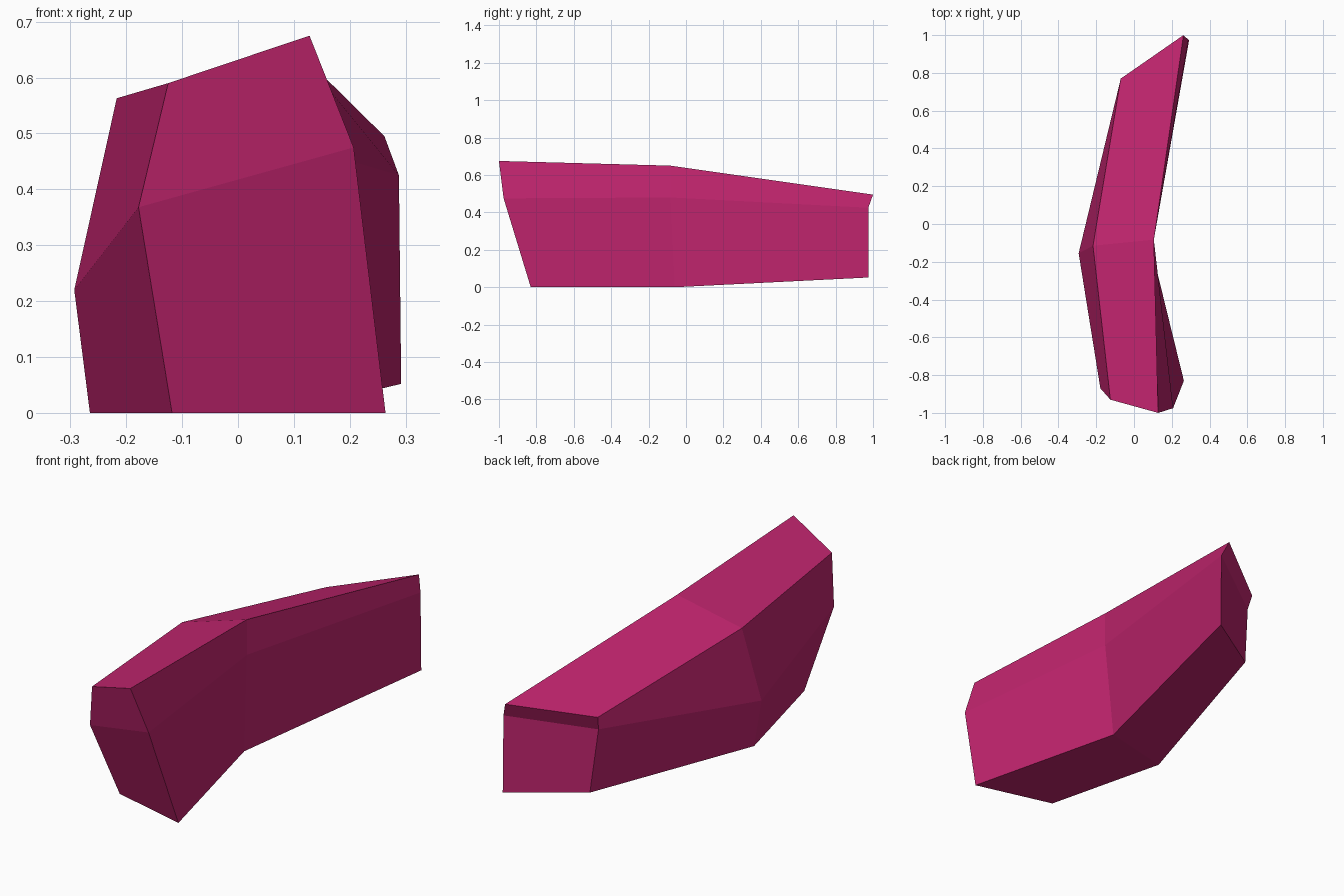
import bpy
import bmesh

default = bpy.data.objects.get("Cube")
if default:
    bpy.data.objects.remove(default, do_unlink=True)

# Single flat colour
magenta = bpy.data.materials.new("magenta")
colour = (0.53, 0.018, 0.155, 1.0)
magenta.diffuse_color = colour
magenta.use_nodes = True
magenta.node_tree.nodes["Principled BSDF"].inputs["Base Color"].default_value = colour

# Six-sided cross-sections: top left, top right, mid right, bottom right, bottom left, mid left
front = [(-0.125, -0.93, 0.59), (0.128, -1.0, 0.675), (0.207, -0.975, 0.475),
         (0.264, -0.83, 0), (-0.118, -0.73, 0), (-0.178, -0.87, 0.368)]
middle = [(-0.217, -0.115, 0.563), (0.105, -0.083, 0.65), (0.105, -0.083, 0.48),
          (0.075, -0.06, 0), (-0.265, -0.138, 0), (-0.293, -0.155, 0.22)]
back = [(-0.07, 0.77, 0.433), (0.262, 1.0, 0.495), (0.288, 0.975, 0.425),
        (0.292, 0.975, 0.052), (-0.028, 0.77, 0.06), (-0.06, 0.75, 0.365)]

bm = bmesh.new()
rings = [[bm.verts.new(p) for p in section] for section in (front, middle, back)]

# Long sides of the bent block
for near, far in zip(rings, rings[1:]):
    for i in range(len(near)):
        j = (i + 1) % len(near)
        bm.faces.new((near[i], near[j], far[j], far[i]))

# End caps, each creased between its two mid corners
for ring in (rings[0], rings[-1]):
    tl, tr, mr, br, bl, ml = ring
    bm.faces.new((tl, tr, mr, ml))
    bm.faces.new((ml, mr, br, bl))

bmesh.ops.recalc_face_normals(bm, faces=bm.faces)
mesh = bpy.data.meshes.new("bent_block")
bm.to_mesh(mesh)
bm.free()
mesh.materials.append(magenta)
block = bpy.data.objects.new("bent_block", mesh)
bpy.context.collection.objects.link(block)
